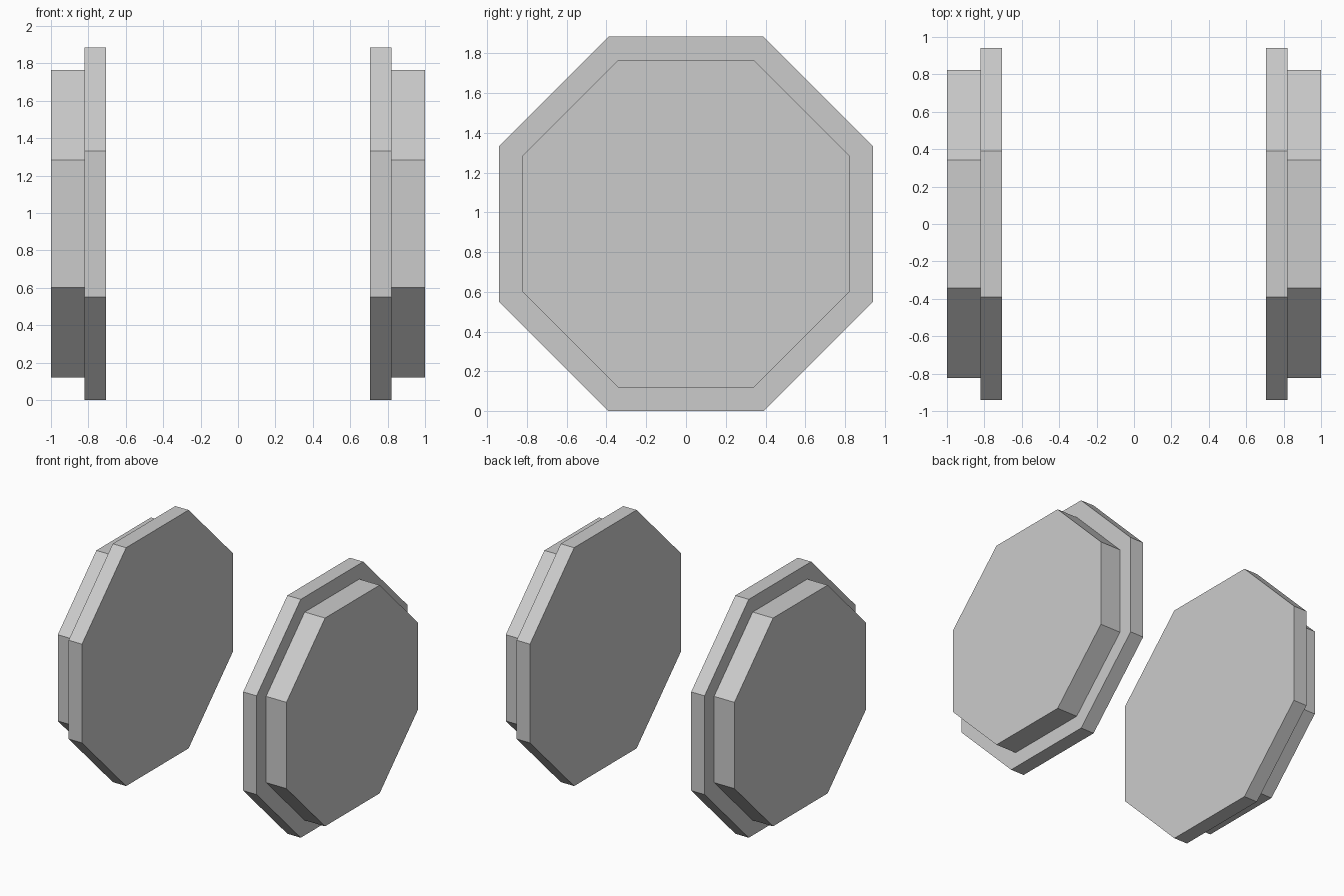
import bpy
import bmesh
from math import pi, cos
from mathutils import Matrix

if "Cube" in bpy.data.objects:
    bpy.data.objects.remove(bpy.data.objects["Cube"])

CENTRE_Z = 0.942


def octagon_plate(name, apothem, x0, x1):
    """Solid octagonal plate lying across x, with flat sides up, down, front and back."""
    bm = bmesh.new()
    radius = apothem / cos(pi / 8)
    turn = Matrix.Rotation(pi / 2, 4, 'Y') @ Matrix.Rotation(pi / 8, 4, 'Z')
    bmesh.ops.create_cone(bm, cap_ends=True, segments=8, radius1=radius,
                          radius2=radius, depth=abs(x1 - x0), matrix=turn)
    mesh = bpy.data.meshes.new(name)
    bm.to_mesh(mesh)
    bm.free()
    obj = bpy.data.objects.new(name, mesh)
    obj.location = ((x0 + x1) / 2, 0, CENTRE_Z)
    bpy.context.collection.objects.link(obj)
    return obj


# A large inner plate and a smaller, thicker outer plate on each side
for side, s in (("left", -1), ("right", 1)):
    octagon_plate(f"{side}_inner_plate", 0.942, s * 0.705, s * 0.822)
    octagon_plate(f"{side}_outer_plate", 0.823, s * 0.822, s * 1.0)
